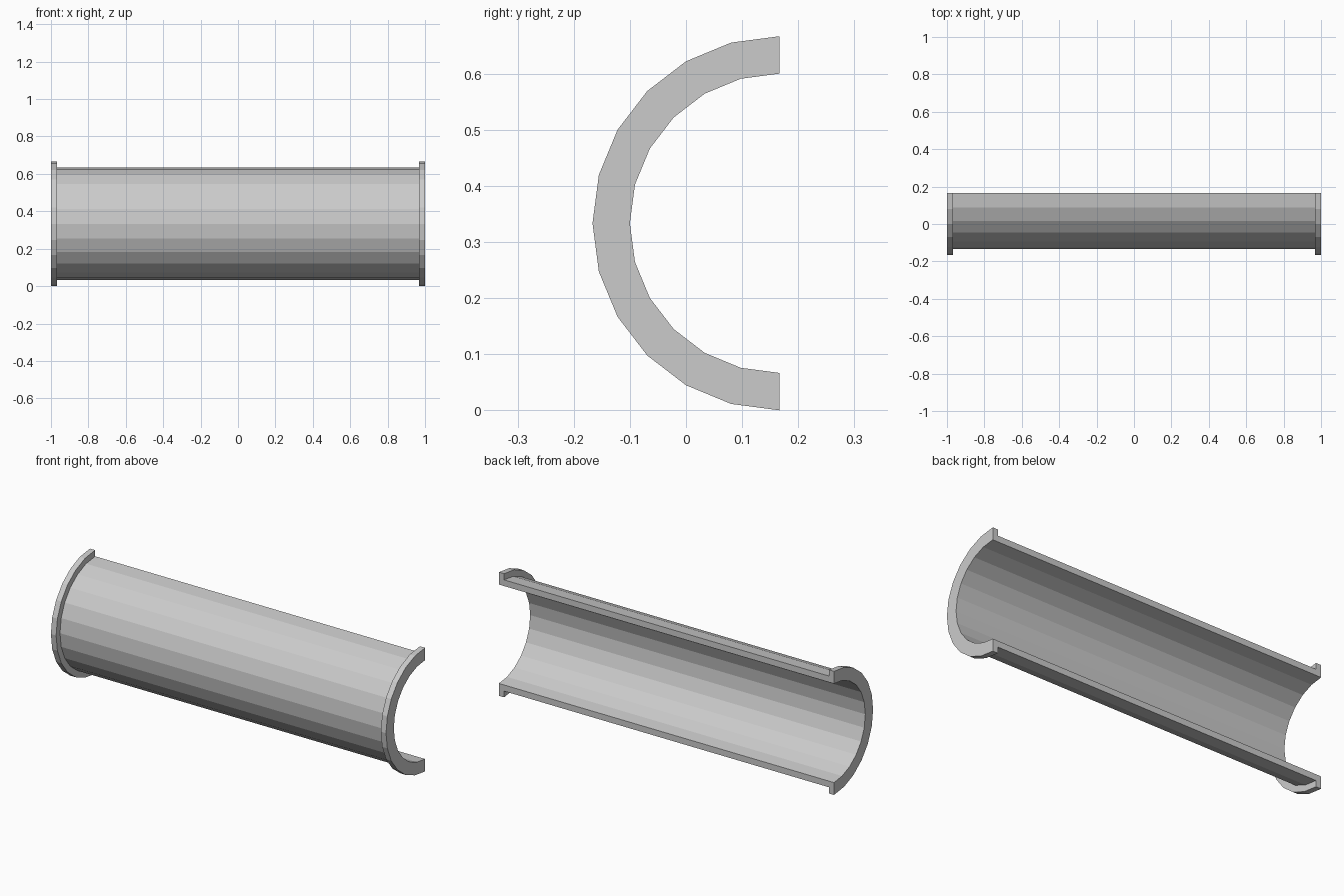
import bpy, bmesh
from math import sin, cos, pi

if "Cube" in bpy.data.objects:
    bpy.data.objects.remove(bpy.data.objects["Cube"])

STEPS = 12                       # flat facets around the half circle
R_IN, R_PIPE, R_FLANGE = 0.2667, 0.3, 0.3333
HALF, LIP = 1.0, 0.031           # half length, flange thickness
CY, CZ = R_FLANGE / 2, R_FLANGE  # axis of the half pipe

# wall section along the axis: (x, radius)
right = [(HALF, R_IN), (HALF, R_FLANGE), (HALF - LIP, R_FLANGE), (HALF - LIP, R_PIPE)]
section = right + [(-x, r) for x, r in reversed(right)]

# half pipe with end flanges: sweep the section through 180 degrees
bm = bmesh.new()
rings = []
for i in range(STEPS + 1):
    a = pi * i / STEPS
    rings.append([bm.verts.new((x, CY - r * sin(a), CZ + r * cos(a))) for x, r in section])
n = len(section)
for a, b in zip(rings, rings[1:]):
    for j in range(n):
        k = (j + 1) % n
        bm.faces.new((a[j], a[k], b[k], b[j]))

# cut edges: lip, wall and lip quads at both ends of the sweep
for ring in (rings[0], rings[-1]):
    bm.faces.new(ring)
bmesh.ops.recalc_face_normals(bm, faces=bm.faces)

mesh = bpy.data.meshes.new("half_pipe")
bm.to_mesh(mesh)
bm.free()
bpy.context.collection.objects.link(bpy.data.objects.new("half_pipe", mesh))
